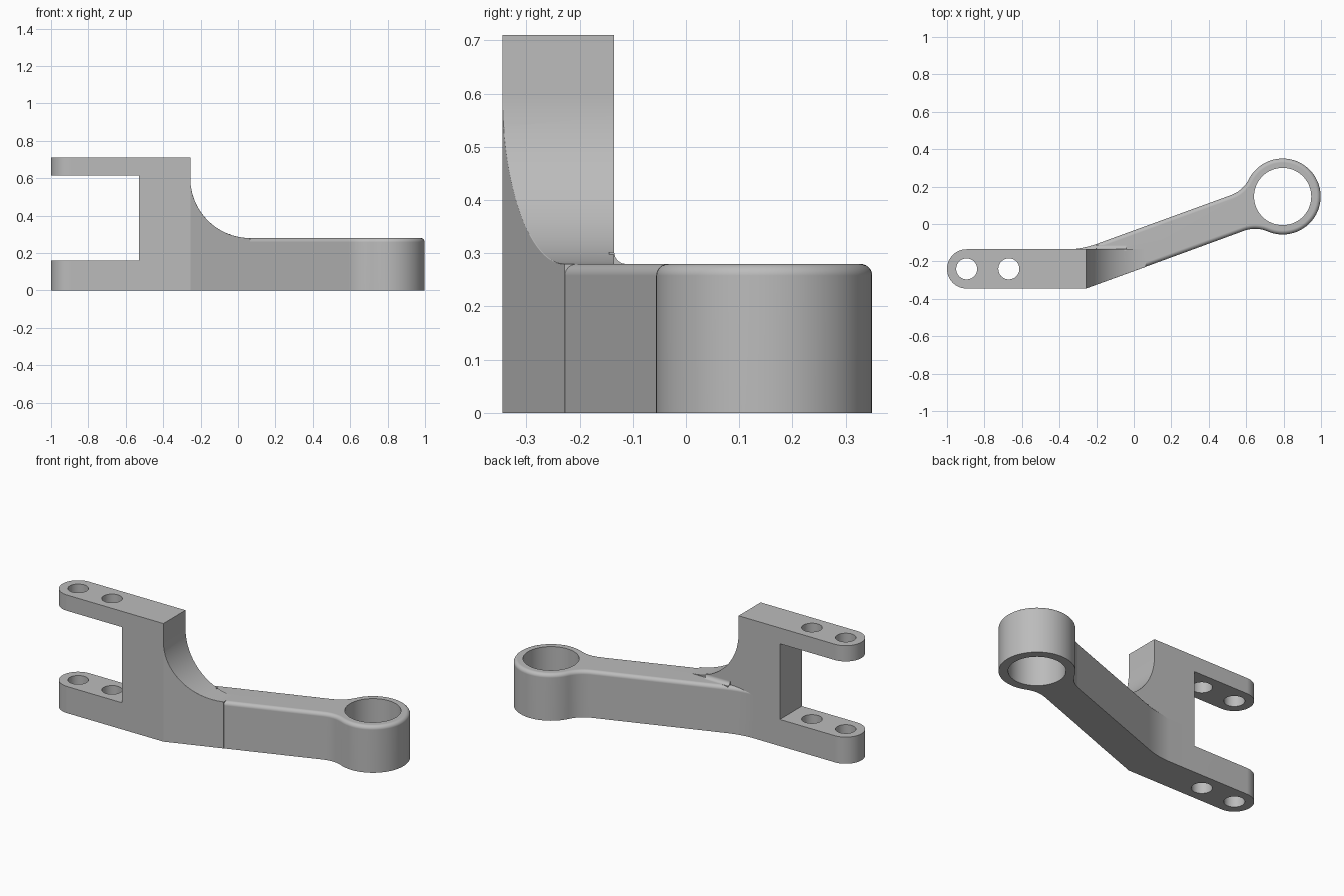
import bpy, bmesh, math
from mathutils import Vector

old = bpy.data.objects.get("Cube")
if old:
    bpy.data.objects.remove(old, do_unlink=True)

GREY = (0.5, 0.5, 0.5, 1)
metal = bpy.data.materials.new("grey metal")
metal.use_nodes = True
metal.diffuse_color = GREY
metal.node_tree.nodes["Principled BSDF"].inputs["Base Color"].default_value = GREY

FRONT, BACK = -0.345, -0.135          # sides of the fork
TOP, LOW = 0.71, 0.28                 # fork and arm heights
SLOT_X, STEP_X = -0.53, -0.255        # slot bottom and start of the sweep
TILT = math.radians(20)               # arm angle in plan
U = Vector((math.cos(TILT), math.sin(TILT), 0))
V = Vector((-U.y, U.x, 0))
RING = Vector((0.795, 0.147, 0))
RING_R, BORE_R, HALF, BLEND, ROUND = 0.203, 0.153, 0.1015, 0.17, 0.022


def prism(points, offset):
    """Extrude a closed outline along an offset."""
    bm = bmesh.new()
    face = bm.faces.new([bm.verts.new(p) for p in points])
    new = bmesh.ops.extrude_face_region(bm, geom=[face])["geom"]
    bmesh.ops.translate(bm, vec=offset, verts=[g for g in new if isinstance(g, bmesh.types.BMVert)])
    bmesh.ops.recalc_face_normals(bm, faces=bm.faces)
    return bm


def bevel(bm, test, size, steps):
    edges = [e for e in bm.edges if test(e.verts[0].co, e.verts[1].co)]
    bmesh.ops.bevel(bm, geom=edges, offset=size, offset_type='OFFSET', segments=steps,
                    profile=0.5, affect='EDGES', clamp_overlap=True)


def finish(bm, name):
    bmesh.ops.recalc_face_normals(bm, faces=bm.faces)
    mesh = bpy.data.meshes.new(name)
    bm.to_mesh(mesh)
    bm.free()
    mesh.materials.append(metal)
    obj = bpy.data.objects.new(name, mesh)
    bpy.context.collection.objects.link(obj)
    return obj


def arc(center, radius, start, end, steps):
    return [(center[0] + radius * math.cos(start + (end - start) * i / steps),
             center[1] + radius * math.sin(start + (end - start) * i / steps)) for i in range(steps + 1)]


def activate(obj):
    bpy.ops.object.select_all(action='DESELECT')
    obj.select_set(True)
    bpy.context.view_layer.objects.active = obj


def boolean(obj, tool, operation):
    mod = obj.modifiers.new("cut", 'BOOLEAN')
    mod.object, mod.operation, mod.solver = tool, operation, 'EXACT'
    activate(obj)
    bpy.ops.object.modifier_apply(modifier=mod.name)
    bpy.data.objects.remove(tool, do_unlink=True)


# Fork: side profile with slot and concave sweep
SWEEP = TOP - LOW - 0.11
sweep = arc((STEP_X + SWEEP, LOW + SWEEP), SWEEP, math.pi, 1.5 * math.pi, 24)
profile = [(-1, 0), (-1, 0.16), (SLOT_X, 0.16), (SLOT_X, 0.615), (-1, 0.615), (-1, TOP), (STEP_X, TOP)]
profile += sweep + [(sweep[-1][0], 0), (STEP_X, 0)]
bm = prism([(x, FRONT, z) for x, z in profile], (0, BACK - FRONT, 0))

# Trim the fork along the front of the arm
cut = bmesh.ops.bisect_plane(bm, geom=bm.verts[:] + bm.edges[:] + bm.faces[:], dist=1e-5,
                             plane_co=(STEP_X, FRONT, 0), plane_no=-V, clear_outer=True)
bmesh.ops.holes_fill(bm, edges=[e for e in bm.edges if e.is_boundary])
bmesh.ops.recalc_face_normals(bm, faces=bm.faces)

# Round the sweep's front rim and the fork tips
corner = Vector((STEP_X, FRONT, 0))


def on_rim(a, b):
    return all(abs((p - corner).dot(V)) < 1e-4 and p.z > LOW - 0.001 and p.x > STEP_X + 0.004 for p in (a, b))


bevel(bm, on_rim, ROUND, 6)
bevel(bm, lambda a, b: max(a.x, b.x) < -0.999 and abs(a.z - b.z) > 0.05, 0.1048, 16)
body = finish(bm, "link_body")


# Arm and ring: plan outline, in the ring's own directions
def plan(a, b):
    return RING + U * a + V * b


reach = math.sqrt((RING_R + BLEND) ** 2 - (HALF + BLEND) ** 2)
touch = math.atan2(HALF + BLEND, reach)
blend = arc((-reach, HALF + BLEND), BLEND, -math.pi / 2, -touch, 10)
rim = arc((0, 0), RING_R, -math.pi + touch, math.pi - touch, 72)
side = [(a, -b) for a, b in blend] + rim[1:-1] + blend[::-1]
outline = [Vector((-0.45, FRONT, 0)), corner] + [plan(a, b) for a, b in side]

# Soft bend where the back of the arm meets the fork
start = plan(0, HALF)
knee = start - U * ((start.y - BACK) / U.y)
p0, p2 = knee + U * 0.09, knee - Vector((0.08, 0, 0))
for i in range(11):
    t = i / 10
    outline.append(p0 * (1 - t) ** 2 + knee * 2 * t * (1 - t) + p2 * t * t)
outline.append(Vector((-0.45, BACK, 0)))
bm = prism(outline, (0, 0, LOW))
bevel(bm, lambda a, b: min(a.z, b.z) > LOW - 1e-4, ROUND, 6)
boolean(body, finish(bm, "arm_and_ring"), 'UNION')

# Small cove between the fork's back and the arm's top
cove = arc((BACK + ROUND, LOW + ROUND), ROUND, math.pi, 1.5 * math.pi, 6)
cove += [(BACK + ROUND, LOW - 0.01), (BACK - 0.01, LOW - 0.01), (BACK - 0.01, LOW + ROUND)]
bm = prism([(-0.2, y, z) for y, z in cove], (0.16, 0, 0))
boolean(body, finish(bm, "cove"), 'UNION')

# Pin holes and ring bore
for x, y, radius in ((-0.895, -0.24, 0.056), (-0.67, -0.24, 0.056), (RING.x, RING.y, BORE_R)):
    circle = arc((x, y), radius, 0, 2 * math.pi, 64)[:-1]
    boolean(body, finish(prism([(a, b, -0.1) for a, b in circle], (0, 0, 1)), "hole"), 'DIFFERENCE')

# Smooth the curves and keep flat faces flat
activate(body)
bpy.ops.object.shade_smooth_by_angle(angle=math.radians(19))
normals = body.modifiers.new("flat faces", 'WEIGHTED_NORMAL')
normals.keep_sharp = True
